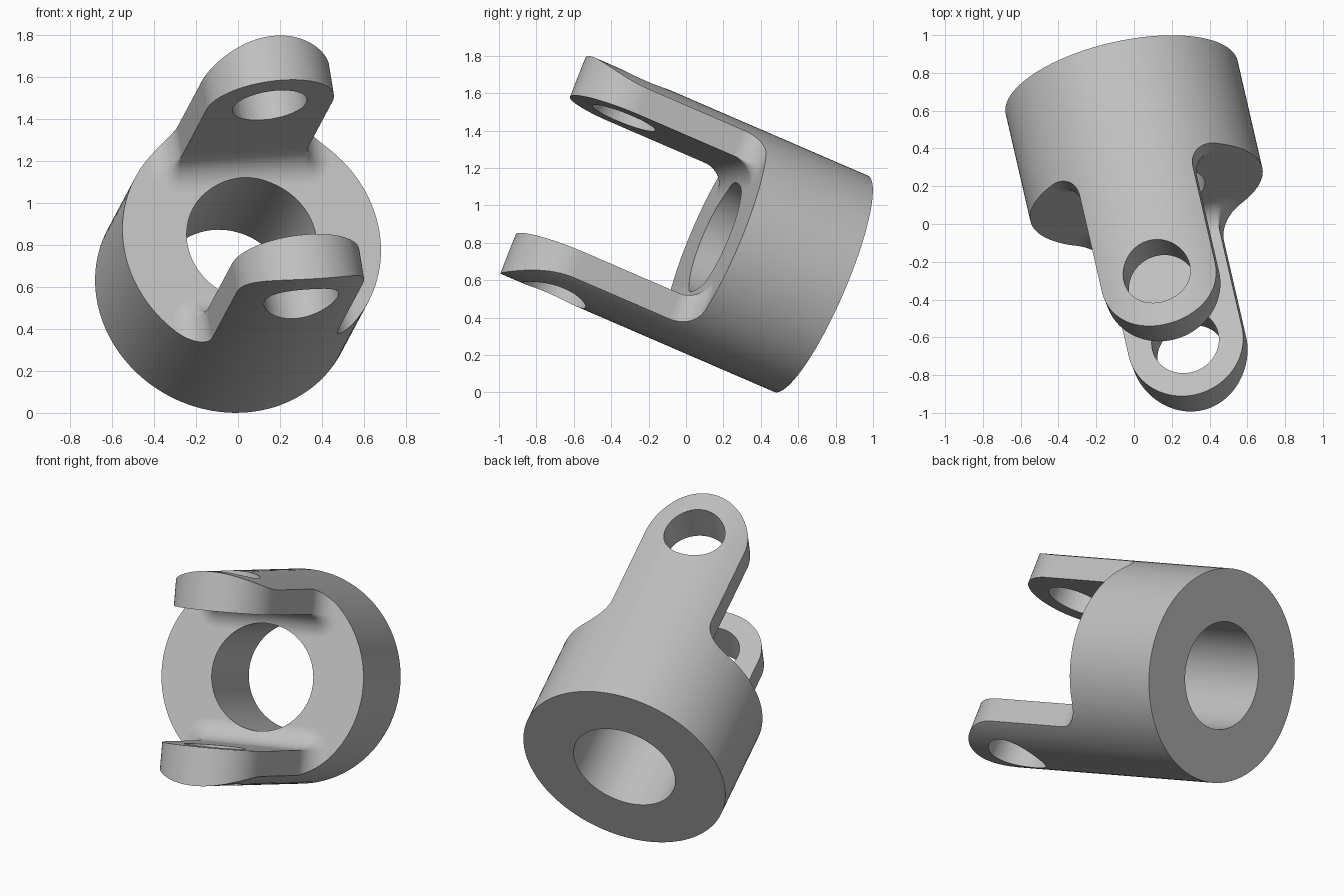
import bpy, bmesh
from math import sin, cos, pi, sqrt, radians
from mathutils import Vector, Matrix

if "Cube" in bpy.data.objects:
    bpy.data.objects.remove(bpy.data.objects["Cube"])

# Sizes: local z is the barrel axis, local y the pin axis
BARREL_R, BARREL_L, BORE_R = 0.63, 0.63, 0.317
PIN_Z, PIN_R = 1.335, 0.18
EAR_W, EAR_IN, EAR_OUT, FILLET = 0.31, 0.40, 0.80, 0.14


def make_object(name, bm):
    bmesh.ops.recalc_face_normals(bm, faces=bm.faces)
    mesh = bpy.data.meshes.new(name)
    bm.to_mesh(mesh)
    bm.free()
    obj = bpy.data.objects.new(name, mesh)
    bpy.context.collection.objects.link(obj)
    return obj


def cylinder(name, radius, z0, z1, matrix=Matrix(), sides=128):
    bm = bmesh.new()
    place = matrix @ Matrix.Translation((0, 0, (z0 + z1) / 2))
    bmesh.ops.create_cone(bm, cap_ends=True, segments=sides, radius1=radius,
                          radius2=radius, depth=z1 - z0, matrix=place)
    return make_object(name, bm)


def ear_section(z, width, offset, n=10):
    """Ear outline at height z, grown outwards by offset with round corners."""
    half = [(width + offset, EAR_OUT)]
    for i in range(n + 1):
        a = i / n * pi / 2
        half.append((width + offset * cos(a), EAR_IN - offset * sin(a)))
    outline = half + [(-x, y) for x, y in reversed(half)]
    return [Vector((x, y, z)) for x, y in outline]


def ear(name, turn):
    # Root fillet, straight shank, then rounded tip
    steps = 14
    sections = [(BARREL_L - 0.1, EAR_W, FILLET)]
    for i in range(steps + 1):
        a = i / steps * pi / 2
        grow = max(FILLET * (1 - sin(a)), 0.0002)
        sections.append((BARREL_L + FILLET * (1 - cos(a)), EAR_W, grow))
    for i in range(33):
        a = i / 32 * radians(89)
        sections.append((PIN_Z + EAR_W * sin(a), EAR_W * cos(a), 0.0002))
    bm = bmesh.new()
    rings = [[bm.verts.new(p) for p in ear_section(*s)] for s in sections]
    for low, high in zip(rings, rings[1:]):
        for i in range(len(low)):
            j = (i + 1) % len(low)
            bm.faces.new((low[i], low[j], high[j], high[i]))
    bm.faces.new(rings[0])
    bm.faces.new(rings[-1])
    bm.transform(Matrix.Rotation(turn, 4, 'Z'))
    return make_object(name, bm)


def combine(target, tool, operation):
    mod = target.modifiers.new("combine", 'BOOLEAN')
    mod.operation, mod.solver, mod.object = operation, 'EXACT', tool
    bpy.context.view_layer.objects.active = target
    bpy.ops.object.modifier_apply(modifier=mod.name)
    bpy.data.objects.remove(tool)


# Oversized block with two ears, trimmed to the barrel, then bored
yoke = cylinder("yoke", 1.0, -0.2, BARREL_L)
combine(yoke, ear("upper_ear", 0), 'UNION')
combine(yoke, ear("lower_ear", pi), 'UNION')
combine(yoke, cylinder("barrel_envelope", BARREL_R, 0, 2.5), 'INTERSECT')
combine(yoke, cylinder("bore_cutter", BORE_R, -0.5, 1.0), 'DIFFERENCE')
pin_frame = Matrix.Translation((0, 0, PIN_Z)) @ Matrix.Rotation(pi / 2, 4, 'X')
combine(yoke, cylinder("pin_cutter", PIN_R, -1, 1, pin_frame, 96), 'DIFFERENCE')

# Tilt into place
axis = Vector((0.207, -0.898, 0.388)).normalized()
pin = Vector((-0.15, 0.36, 0.92))
pin = (pin - axis * pin.dot(axis)).normalized()
side = pin.cross(axis)
turn = Matrix((side, pin, axis)).transposed().to_4x4()
yoke.data.transform(Matrix.Translation((-0.065, 0.722, 0.581)) @ turn)

# Grey metal
grey = bpy.data.materials.new("grey_metal")
grey.use_nodes = True
color = (0.53, 0.53, 0.53, 1)
grey.diffuse_color = color
grey.node_tree.nodes["Principled BSDF"].inputs["Base Color"].default_value = color
yoke.data.materials.clear()
yoke.data.materials.append(grey)

# Smooth curved faces, keep edges crisp
bpy.ops.object.select_all(action='DESELECT')
yoke.select_set(True)
bpy.context.view_layer.objects.active = yoke
bpy.ops.object.shade_smooth_by_angle(angle=radians(25))
weighted = yoke.modifiers.new("clean_shading", 'WEIGHTED_NORMAL')
weighted.keep_sharp = True
